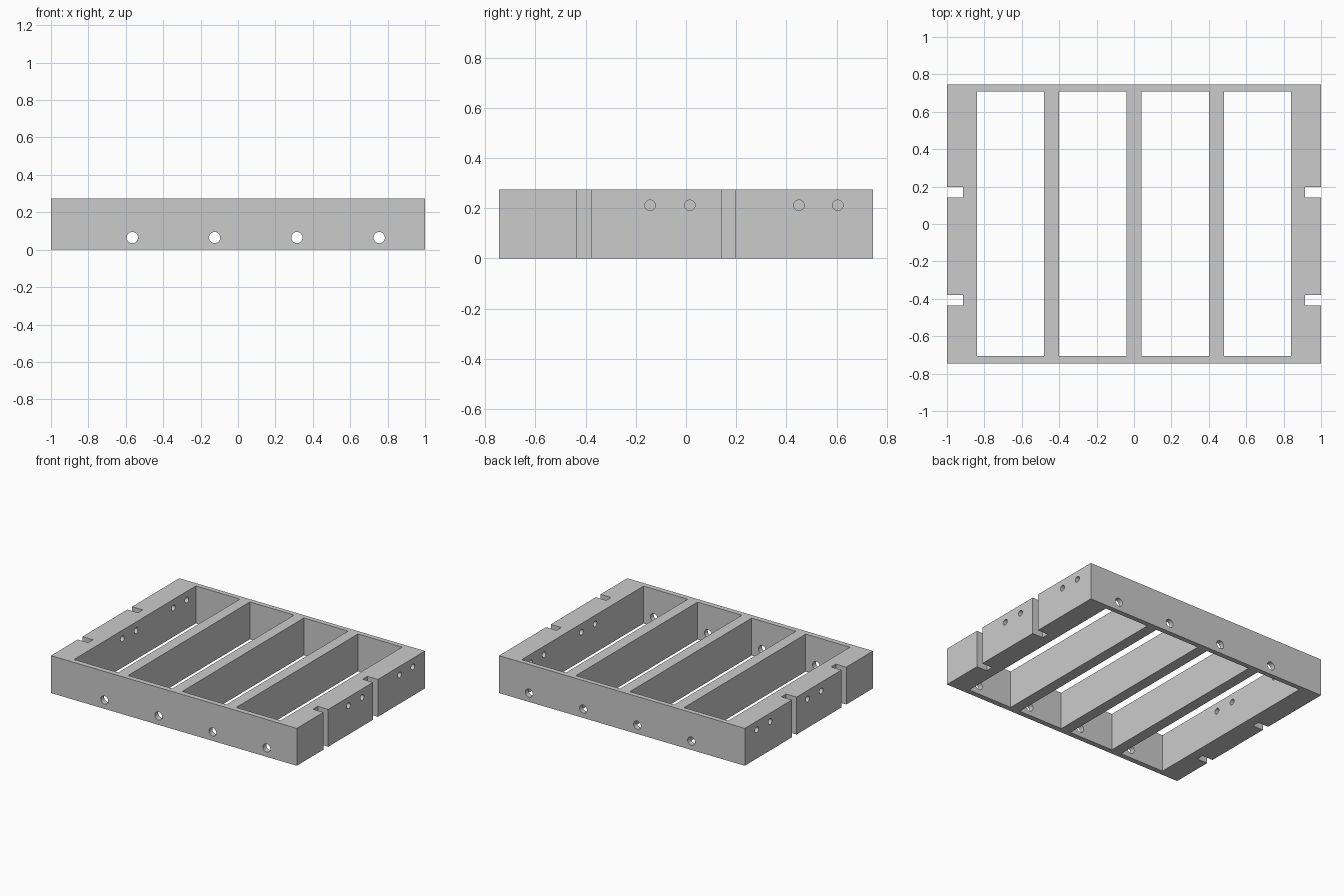
import bpy
from math import pi, radians

if "Cube" in bpy.data.objects:
    bpy.data.objects.remove(bpy.data.objects["Cube"])

H = 0.275  # frame height


def box(name, x0, x1, y0, y1, z0, z1):
    bpy.ops.mesh.primitive_cube_add(size=1, location=((x0 + x1) / 2, (y0 + y1) / 2, (z0 + z1) / 2))
    ob = bpy.context.object
    ob.name = name
    ob.scale = (x1 - x0, y1 - y0, z1 - z0)
    bpy.ops.object.transform_apply(location=True, rotation=True, scale=True)
    return ob


def rod(name, radius, length, loc, rot):
    bpy.ops.mesh.primitive_cylinder_add(vertices=32, radius=radius, depth=length, location=loc, rotation=rot)
    ob = bpy.context.object
    ob.name = name
    return ob


# Solid block that becomes the frame
frame = box("slotted_frame", -1, 1, -0.745, 0.745, 0, H)
cutters = []

# Four open bays, leaving three ribs
for x in (-0.66, -0.22, 0.22, 0.66):
    cutters.append(box("bay_cutter", x - 0.18, x + 0.18, -0.706, 0.709, -0.1, H + 0.1))

# Notches and cross holes in both side walls
for side in (-1, 1):
    for y in (-0.407, 0.17):
        a, b = sorted((side * 0.915, side * 1.1))
        cutters.append(box("notch_cutter", a, b, y - 0.0275, y + 0.0275, -0.1, H + 0.1))
    for y in (-0.143, 0.015, 0.45, 0.605):
        cutters.append(rod("side_hole_cutter", 0.021, 0.4, (side * 0.92, y, 0.212), (0, pi / 2, 0)))

# Holes running through the front and back walls
for x in (-0.565, -0.125, 0.315, 0.755):
    cutters.append(rod("front_hole_cutter", 0.03, 1.8, (x, 0, 0.065), (pi / 2, 0, 0)))

# Cut everything, then remove the cutters
bpy.ops.object.select_all(action='DESELECT')
bpy.context.view_layer.objects.active = frame
frame.select_set(True)
for c in cutters:
    c.hide_render = True
    m = frame.modifiers.new("cut", 'BOOLEAN')
    m.operation = 'DIFFERENCE'
    m.solver = 'EXACT'
    m.object = c
    bpy.ops.object.modifier_apply(modifier=m.name)
    bpy.data.objects.remove(c, do_unlink=True)

bpy.ops.object.shade_smooth_by_angle(angle=radians(30))
